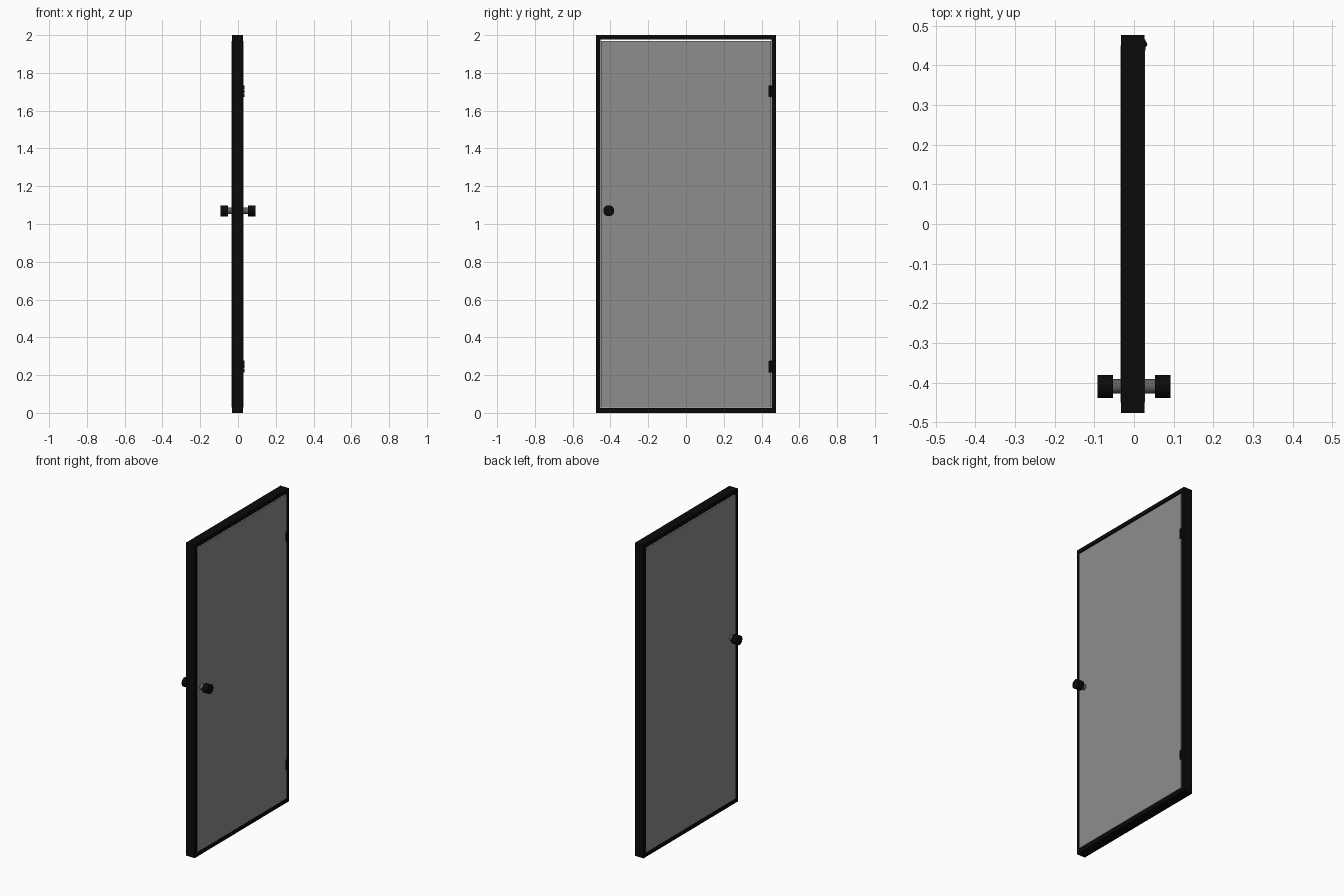
import bpy, math
from mathutils import Vector

if "Cube" in bpy.data.objects:
    bpy.data.objects.remove(bpy.data.objects["Cube"])


def mat(name, v):
    m = bpy.data.materials.new(name)
    m.diffuse_color = (v, v, v, 1)
    m.use_nodes = True
    m.node_tree.nodes["Principled BSDF"].inputs["Base Color"].default_value = m.diffuse_color
    return m


BLACK = mat("black", 0.003)
GREY = mat("panel_grey", 0.27)
STEEL = mat("dark_steel", 0.12)


def box(name, lo, hi, m):
    lo, hi = Vector(lo), Vector(hi)
    bpy.ops.mesh.primitive_cube_add(size=1, location=(lo + hi) / 2)
    o = bpy.context.object
    o.name = name
    o.scale = hi - lo
    bpy.ops.object.transform_apply(location=False, rotation=False, scale=True)
    o.data.materials.append(m)
    return o


def cyl(name, r, depth, loc, m, along_x=False):
    rot = (0, math.pi / 2, 0) if along_x else (0, 0, 0)
    bpy.ops.mesh.primitive_cylinder_add(vertices=32, radius=r, depth=depth,
                                        location=loc, rotation=rot)
    o = bpy.context.object
    o.name = name
    o.data.materials.append(m)
    bpy.ops.object.shade_smooth_by_angle()
    return o


X0, X1 = -0.033, 0.027   # frame depth
Y, T = 0.476, 0.024      # half width and bar thickness

# Frame: two jambs, head and sill
box("jamb_left", (X0, -Y, 0), (X1, -Y + T, 2), BLACK)
box("jamb_right", (X0, Y - T, 0), (X1, Y, 2), BLACK)
box("head", (X0, -Y + T, 2 - T), (X1, Y - T, 2), BLACK)
box("sill", (X0, -Y + T, 0), (X1, Y - T, 0.026), BLACK)

# Door leaf with a thin gap under the head
box("door_leaf", (X0 - 0.001, -Y + T + 0.002, 0.028),
    (X1 + 0.001, Y - T - 0.002, 1.969), GREY)

# Handle: one spindle through the leaf, a knob on each side
HY, HZ = -0.409, 1.07
cyl("spindle", 0.018, 0.12, (0, HY, HZ), STEEL, True)
for side, s in (("front", 1), ("back", -1)):
    cyl("knob_" + side, 0.029, 0.039, (s * 0.0725, HY, HZ), BLACK, True)

# Hinges: plate on the leaf, three-knuckle barrel
for label, z in (("upper", 1.703), ("lower", 0.245)):
    box("hinge_plate_" + label, (0.02, 0.437, z - 0.03), (0.029, 0.465, z + 0.03), BLACK)
    for i in (-1, 0, 1):
        cyl(f"hinge_knuckle_{label}_{i + 2}", 0.008, 0.02,
            (0.0255, 0.453, z + i * 0.0215), BLACK)
